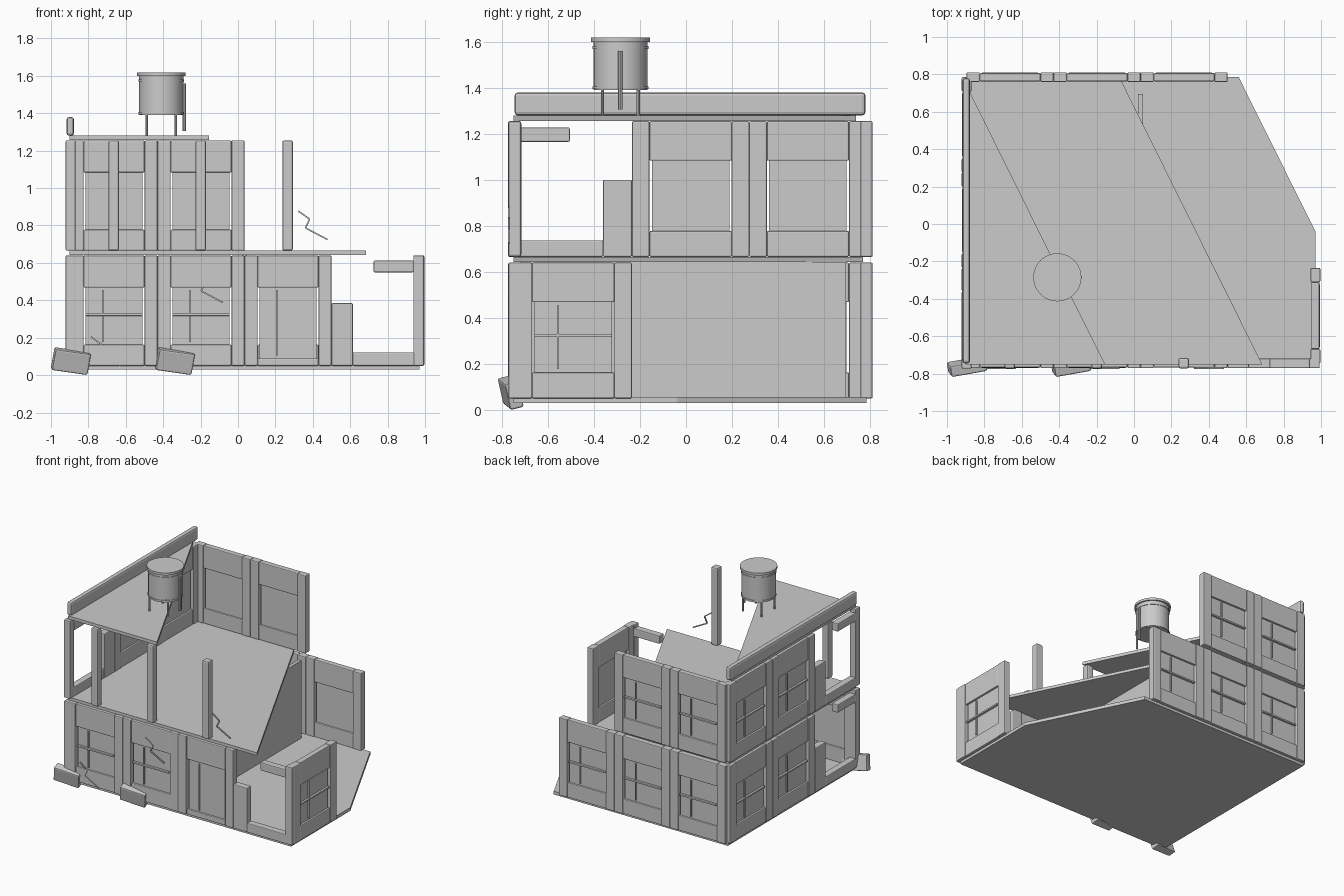
import bpy, bmesh
from math import radians, pi, cos, sin
from mathutils import Matrix, Vector

cube = bpy.data.objects.get("Cube")
if cube:
    bpy.data.objects.remove(cube)

grey = bpy.data.materials.new("concrete_grey")
grey.use_nodes = True
colour = (0.6, 0.6, 0.6, 1)
grey.diffuse_color = colour
grey.node_tree.nodes["Principled BSDF"].inputs["Base Color"].default_value = colour


def finish(name, bm, frame=Matrix(), smooth=False):
    mesh = bpy.data.meshes.new(name)
    bmesh.ops.recalc_face_normals(bm, faces=bm.faces)
    bm.to_mesh(mesh)
    bm.free()
    mesh.materials.append(grey)
    obj = bpy.data.objects.new(name, mesh)
    bpy.context.collection.objects.link(obj)
    obj.matrix_world = frame
    if smooth:
        bpy.ops.object.select_all(action="DESELECT")
        obj.select_set(True)
        bpy.context.view_layer.objects.active = obj
        bpy.ops.object.shade_smooth_by_angle(angle=radians(35))
    return obj


def box(name, x, y, z, frame=Matrix(), bevel=0.006):
    """Box from (low, high) ranges along each axis."""
    bm = bmesh.new()
    bmesh.ops.create_cube(bm, size=1)
    for v in bm.verts:
        for i, (low, high) in enumerate((x, y, z)):
            v.co[i] = low + (v.co[i] + 0.5) * (high - low)
    if bevel:
        bmesh.ops.bevel(bm, geom=bm.edges[:], offset=bevel, segments=2,
                        profile=0.5, affect="EDGES")
    return finish(name, bm, frame)


def slab(name, outline, low, high):
    bm = bmesh.new()
    face = bm.faces.new([bm.verts.new((x, y, low)) for x, y in outline])
    up = bmesh.ops.extrude_face_region(bm, geom=[face])["geom"]
    for v in up:
        if isinstance(v, bmesh.types.BMVert):
            v.co.z = high
    finish(name, bm)


def cylinder(name, x, y, radius, low, high, sides=24):
    bm = bmesh.new()
    bmesh.ops.create_cone(bm, cap_ends=True, segments=sides, radius1=radius,
                          radius2=radius, depth=high - low)
    finish(name, bm, Matrix.Translation((x, y, (low + high) / 2)), True)


HEIGHT = 0.59
HALF = 0.026


def wall_panel(name, frame, w, door=False):
    """Two columns, lintel, sill and a recessed pane with bars."""
    col = 0.15 * w
    sill = 0.04 if door else 0.113
    depth = (-HALF, HALF)
    inner = (-0.022, 0.022)
    box(name + "_column_a", (0, col), depth, (0, HEIGHT), frame)
    box(name + "_column_b", (w - col, w), depth, (0, HEIGHT), frame)
    box(name + "_lintel", (col, w - col), inner, (0.418, HEIGHT), frame)
    box(name + "_sill", (col, w - col), inner, (0, sill), frame)
    left, right = col + 0.01, w - col - 0.01
    box(name + "_pane", (left, right), (-0.008, 0.008), (sill, 0.42), frame, 0)
    upright = left + 0.3 * (right - left)
    box(name + "_upright_bar", (upright - 0.004, upright + 0.004),
        (-0.018, -0.006), (sill + 0.015, 0.405), frame, 0)
    if not door:
        box(name + "_cross_bar", (left, right), (-0.024, -0.006),
            (0.267, 0.28), frame, 0.003)


def broken_panel(name, frame, w):
    """Remains of a panel: stub, sill, end post and a piece of lintel."""
    depth = (-HALF, HALF)
    box(name + "_stub", (0, 0.245 * w), depth, (0, 0.335), frame)
    box(name + "_sill", (0.245 * w, w - 0.02), depth, (0, 0.072), frame)
    box(name + "_lintel_piece", (w - 0.24, w - 0.025), depth, (0.5, 0.562), frame)
    box(name + "_end_post", (w - 0.028, w + 0.028), depth, (0, HEIGHT), frame)


def wall(name, start, angle, width, kinds):
    """Row of panels: w = window, d = door, b = broken."""
    base = Matrix.Translation(start) @ Matrix.Rotation(radians(angle), 4, "Z")
    for i, kind in enumerate(kinds):
        frame = base @ Matrix.Translation((i * width, 0, 0))
        part = f"{name}_{i + 1}"
        if kind == "b":
            broken_panel(part, frame, width)
        else:
            wall_panel(part, frame, width, kind == "d")


# Floors and roof, each cut off along a parallel diagonal
slab("ground_floor", [(-0.9, -0.75), (0.97, -0.75), (0.97, -0.04),
                      (0.56, 0.785), (-0.9, 0.785)], 0.03, 0.055)
slab("upper_floor", [(-0.9, -0.75), (0.685, -0.75), (-0.07, 0.77),
                     (-0.9, 0.77)], 0.643, 0.665)
slab("roof", [(-0.9, -0.75), (-0.155, -0.75), (-0.895, 0.74)], 1.256, 1.28)

# Walls on both storeys
LOW, HIGH = 0.05, 0.665
WIDE, DEEP = 0.465, 0.51
wall("front_wall", (-0.895, -0.745, LOW), 0, WIDE, "wwdb")
wall("left_wall", (0.97, -0.745, LOW), 90, DEEP, "w")
wall("back_wall", (0.5, 0.785, LOW), 180, WIDE, "www")
wall("right_wall", (-0.895, 0.785, LOW), 270, DEEP, "wwb")
wall("upper_back_wall", (0.035, 0.785, HIGH), 180, WIDE, "ww")
wall("upper_right_wall", (-0.895, 0.785, HIGH), 270, DEEP, "wwb")

# Inner partition and the bare posts upstairs
box("partition", (0.022, 0.047), (-0.72, 0.695), (LOW, 0.643), bevel=0)
for i in range(3):
    x = -0.665 + i * WIDE
    box(f"upper_post_{i + 1}", (x - 0.028, x + 0.028), (-0.772, -0.716),
        (HIGH, 1.255), bevel=0.01)

# Parapet
box("parapet", (-0.917, -0.877), (-0.745, 0.78), (1.28, 1.38), bevel=0.014)

# Water tank on legs
TX, TY = -0.41, -0.285
cylinder("tank_body", TX, TY, 0.118, 1.39, 1.6)
cylinder("tank_lid", TX, TY, 0.129, 1.6, 1.618)
for i, z in enumerate((1.4, 1.575)):
    cylinder(f"tank_hoop_{i + 1}", TX, TY, 0.122, z - 0.006, z + 0.006)
for i in range(4):
    a = pi / 4 + i * pi / 2
    cylinder(f"tank_leg_{i + 1}", TX + 0.11 * cos(a), TY + 0.11 * sin(a),
             0.007, 1.28, 1.4, 8)
cylinder("tank_pipe", TX + 0.122, TY, 0.01, 1.305, 1.56, 8)

# Fallen blocks
for i, x in enumerate((-0.893, -0.337)):
    turn = (Matrix.Translation((x, -0.762, 0.075))
            @ Matrix.Rotation(radians(10), 4, "Z")
            @ Matrix.Rotation(radians(8), 4, "Y")
            @ Matrix.Rotation(radians(14), 4, "X"))
    box(f"fallen_block_{i + 1}", (-0.097, 0.097), (-0.03, 0.03),
        (-0.058, 0.058), turn, 0.008)


# Zigzag cracks
def crack(name, x, z):
    steps = [Vector(p) for p in ((0, 0), (0.06, -0.043), (0.038, -0.09),
                                 (0.155, -0.152))]
    bm = bmesh.new()
    side = 0.004
    for a, b in zip(steps, steps[1:]):
        n = Vector((a.y - b.y, b.x - a.x)).normalized() * side
        ring = []
        for y in (-0.774, -0.765):
            ring.append([bm.verts.new((x + p.x, y, z + p.y))
                         for p in (a - n, b - n, b + n, a + n)])
        front, back = ring
        bm.faces.new(front)
        bm.faces.new(back[::-1])
        for k in range(4):
            j = (k + 1) % 4
            bm.faces.new((front[k], back[k], back[j], front[j]))
    finish(name, bm)


crack("crack_1", -0.787, 0.205)
crack("crack_2", -0.235, 0.54)
crack("crack_3", 0.323, 0.877)
